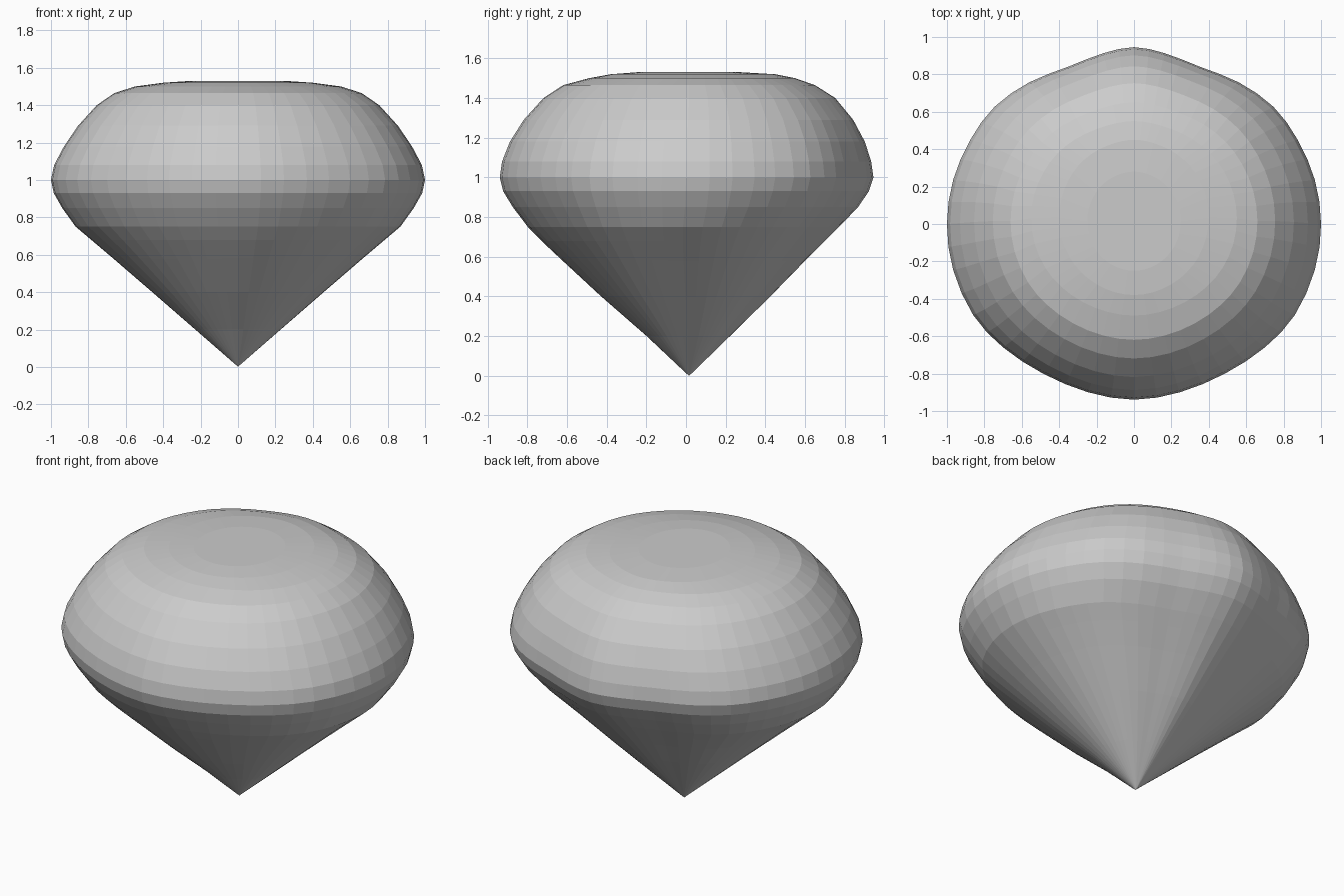
import bpy, bmesh
from mathutils import Vector

if "Cube" in bpy.data.objects:
    bpy.data.objects.remove(bpy.data.objects["Cube"])

# Girdle outline seen from above, right half from back to front
half = [(0, .945), (.166, .912), (.353, .84), (.56, .757), (.745, .627), (.875, .45),
        (.967, .235), (1, 0), (.967, -.246), (.86, -.487), (.70, -.66), (.487, -.80),
        (.246, -.90), (0, -.94)]
loop = [Vector(p) for p in half] + [Vector((-x, y)) for x, y in half[-2:0:-1]]

# Double the outline with smooth in-between points
outline = []
n = len(loop)
for i in range(n):
    a, b, c, d = (loop[(i + k) % n] for k in (-1, 0, 1, 2))
    outline += [b, (b + c) * .5625 - (a + d) * .0625]

# Side profile: height, half width in x, back y, front y, roundness
profile = [
    (.012, .012, .03, .0, 0), (.20, .228, .222, .20, 0), (.40, .458, .425, .43, 0),
    (.58, .667, .60, .625, 0), (.68, .785, .70, .732, 0), (.75, .868, .77, .80, 0),
    (.85, .94, .866, .876, 0), (.93, .985, .92, .925, 0), (1.0, 1.0, .943, .942, 0),
    (1.08, .983, .932, .93, .1), (1.18, .93, .90, .89, .2), (1.29, .855, .842, .82, .35),
    (1.40, .755, .752, .72, .5), (1.465, .66, .65, .62, .6), (1.50, .55, .55, .49, .7),
    (1.52, .40, .45, .38, .8), (1.53, .25, .28, .25, .9)]

bm = bmesh.new()
rings = []
for z, rx, back, front, rnd in profile:
    cy, ry = (back - front) / 2, (back + front) / 2
    ring = []
    for p in outline:
        q = Vector((p.x, p.y / .9425))
        q = q.lerp(q.normalized(), rnd)
        ring.append(bm.verts.new((q.x * rx, q.y * ry + cy, z)))
    rings.append(ring)

# Skin between rings
m = len(outline)
for lo, hi in zip(rings, rings[1:]):
    for i in range(m):
        j = (i + 1) % m
        bm.faces.new((lo[i], lo[j], hi[j], hi[i]))

# Pointed bottom tip and flat top
tip = bm.verts.new((0, .015, 0))
for i in range(m):
    bm.faces.new((tip, rings[0][i], rings[0][(i + 1) % m]))
bm.faces.new(rings[-1])
bmesh.ops.recalc_face_normals(bm, faces=bm.faces)

mesh = bpy.data.meshes.new("gemstone")
bm.to_mesh(mesh)
bm.free()
gem = bpy.data.objects.new("gemstone", mesh)
bpy.context.collection.objects.link(gem)
